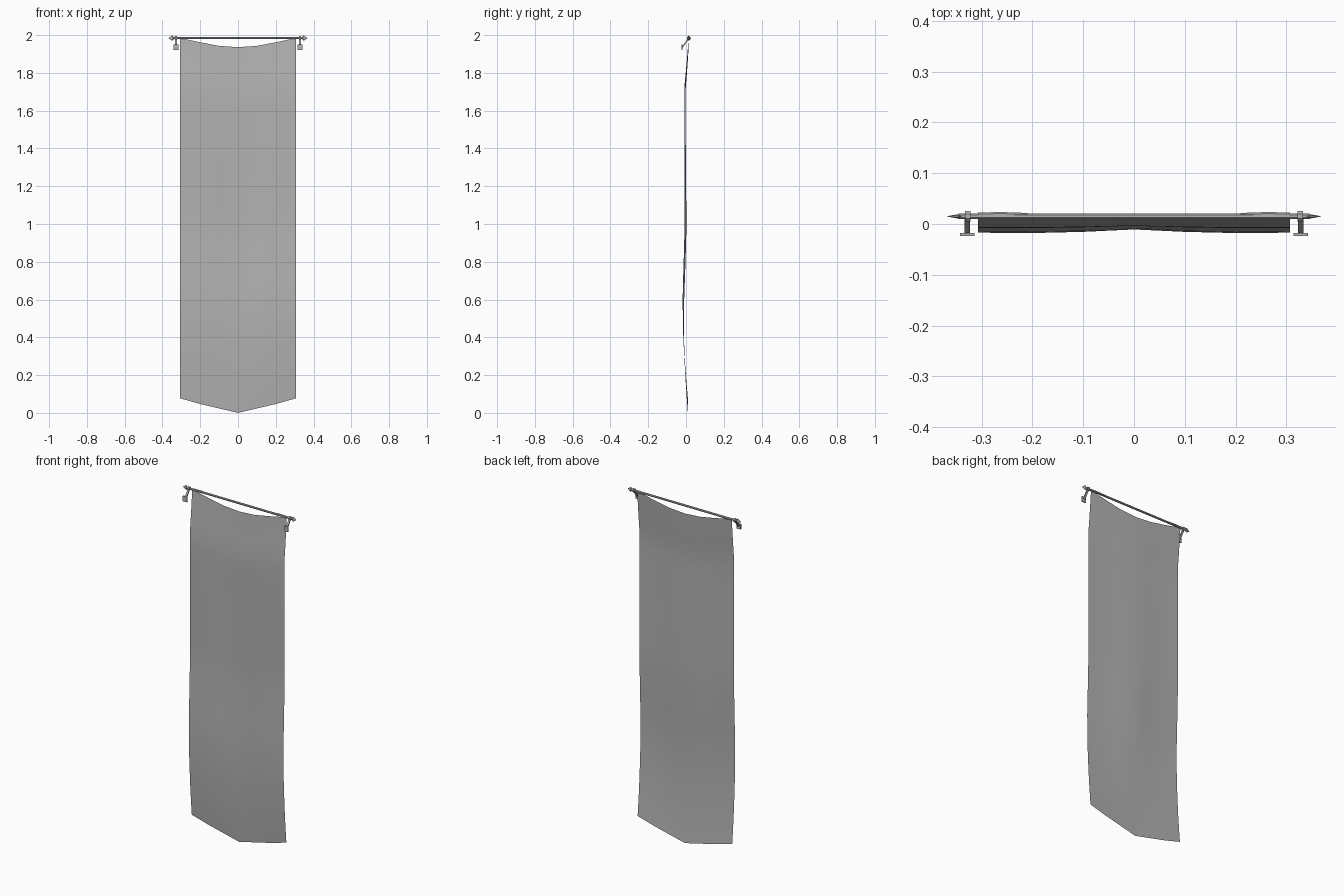
import bpy, bmesh
from math import pi, sin, cos
from mathutils import Vector

if "Cube" in bpy.data.objects:
    bpy.data.objects.remove(bpy.data.objects["Cube"])

PY, PZ = 0.015, 1.984  # pole axis

grey = bpy.data.materials.new("dark_grey")
grey.diffuse_color = (0.45, 0.45, 0.45, 1)
grey.use_nodes = True
grey.node_tree.nodes["Principled BSDF"].inputs["Base Color"].default_value = grey.diffuse_color


def make(name, verts, faces, smooth=False):
    me = bpy.data.meshes.new(name)
    me.from_pydata(verts, [], faces)
    bm = bmesh.new()
    bm.from_mesh(me)
    bmesh.ops.recalc_face_normals(bm, faces=bm.faces)
    bm.to_mesh(me)
    bm.free()
    for p in me.polygons:
        p.use_smooth = smooth
    me.materials.append(grey)
    ob = bpy.data.objects.new(name, me)
    bpy.context.collection.objects.link(ob)
    return ob


def lathe_x(name, profile, n=8, flat=1.0, dy=0.0):
    # rings of (x, radius) around the pole axis, optionally flattened in y
    verts = [(x, PY + dy + r * flat * cos(2 * pi * i / n + pi / n), PZ + r * sin(2 * pi * i / n + pi / n))
             for x, r in profile for i in range(n)]
    faces = [(k * n + i, k * n + (i + 1) % n, (k + 1) * n + (i + 1) % n, (k + 1) * n + i)
             for k in range(len(profile) - 1) for i in range(n)]
    faces += [tuple(range(n)), tuple((len(profile) - 1) * n + i for i in range(n))]
    return make(name, verts, faces)


def beam(name, x, a, b, w, t):
    # box bar from a to b in the yz plane, w wide in x, t thick
    a, b = Vector((0, *a)), Vector((0, *b))
    d = (b - a).normalized()
    side = Vector((0, -d.z, d.y)) * t / 2
    verts = [p + side * s + Vector((x + w / 2 * u, 0, 0))
             for p in (a, b) for s, u in ((-1, -1), (1, -1), (1, 1), (-1, 1))]
    faces = [(0, 1, 2, 3), (4, 5, 6, 7)] + [(i, (i + 1) % 4, 4 + (i + 1) % 4, 4 + i) for i in range(4)]
    return make(name, verts, faces)


def interp(pts, v):
    for (a, p), (b, q) in zip(pts, pts[1:]):
        if v <= b:
            return p + (q - p) * (v - a) / (b - a)
    return pts[-1][1]


# Cloth: sagging top, pointed bottom, gentle wave in depth
cols = (-0.307, -0.2, -0.1, 0, 0.1, 0.2, 0.307)
top = ((0, 1.936), (0.1, 1.943), (0.2, 1.962), (0.307, 1.985))
bottom = ((0, 0.0), (0.2, 0.047), (0.307, 0.077))
wave = ((0, 0.014), (0.06, 0.005), (0.13, -0.008), (0.3, -0.008), (0.5, -0.007),
        (0.6, -0.012), (0.7, -0.018), (0.8, -0.016), (0.9, -0.006), (0.96, 0.003), (1, 0.010))
fold = ((0, 0.009), (0.1, 0.003), (0.2, 0), (0.307, 0.001))
rows = 24
verts, faces = [], []
for j in range(rows + 1):
    t = j / rows
    for x in cols:
        zt, zb = interp(top, abs(x)), interp(bottom, abs(x))
        y = interp(wave, t) + interp(fold, abs(x)) * sin(pi * t)
        verts.append((x, y, zt + (zb - zt) * t))
n = len(cols)
for j in range(rows):
    for i in range(n - 1):
        k = j * n + i
        faces.append((k, k + n, k + n + 1, k + 1))
make("banner_cloth", verts, faces, True)

# Pole
lathe_x("pole", [(-0.345, 0.006), (0.345, 0.006)])

for s, label in ((-1, "left"), (1, "right")):
    # Cloth corner tucked behind the pole
    lathe_x("corner_wrap_" + label, [(s * 0.21, 0.004), (s * 0.26, 0.006), (s * 0.307, 0.005)], dy=0.003)
    # Flattened spear finial
    lathe_x("finial_" + label, [(s * 0.340, 0.005), (s * 0.346, 0.015), (s * 0.355, 0.010),
                                (s * 0.368, 0.0008)], flat=0.3)
    # Bracket ring, slanted arm and mounting plate
    lathe_x("bracket_ring_" + label, [(s * 0.322, 0.011), (s * 0.333, 0.011)])
    x = s * 0.328
    beam("bracket_arm_" + label, x, (PY - 0.003, PZ - 0.005), (-0.019, 1.937), 0.011, 0.007)
    beam("bracket_plate_" + label, x, (-0.021, 1.920), (-0.021, 1.951), 0.028, 0.006)
